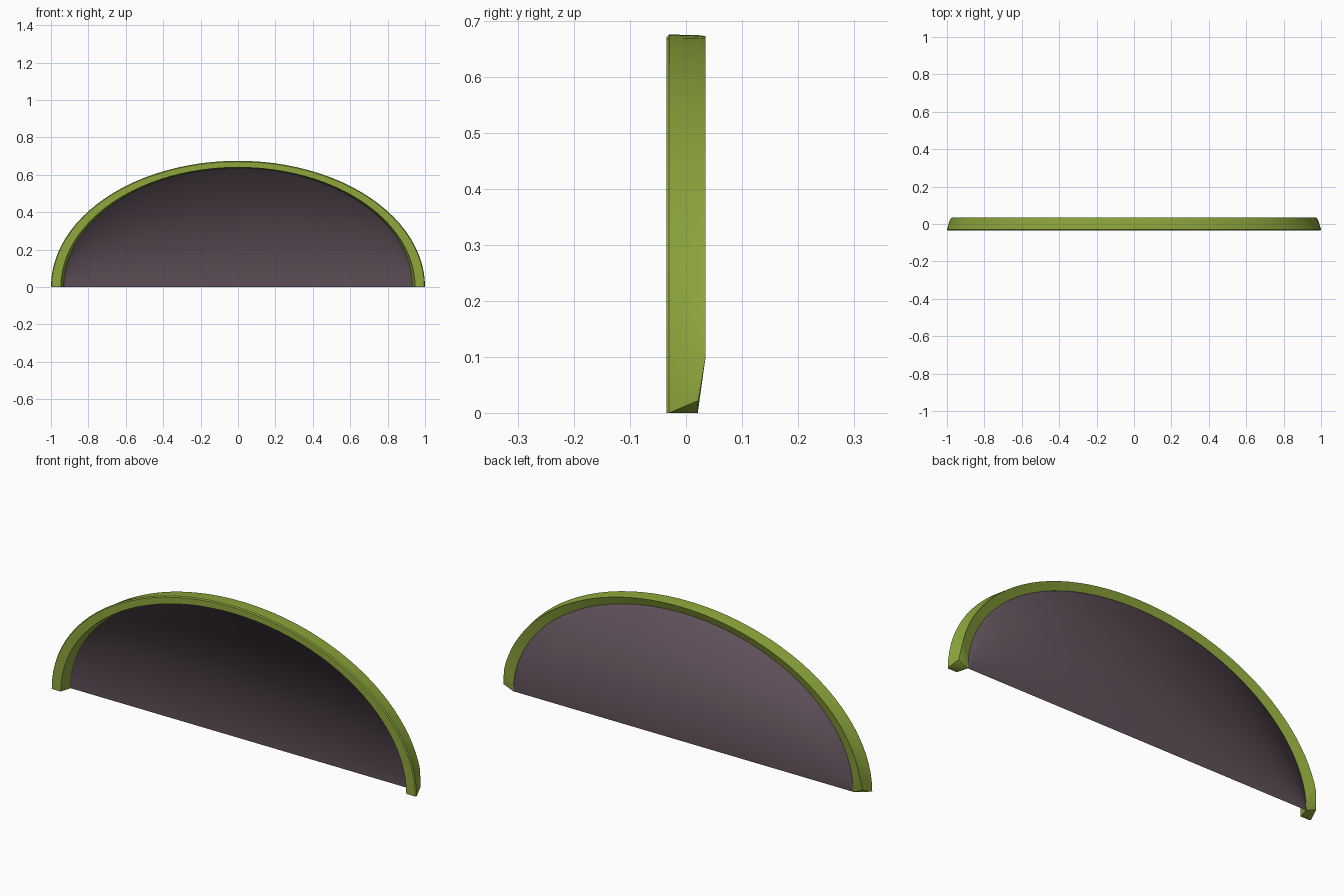
import bpy, bmesh, math

if "Cube" in bpy.data.objects:
    bpy.data.objects.remove(bpy.data.objects["Cube"])

SEG = 48

def arc(a, b, y, z0=0.0):
    """Half-ellipse points from +x to -x, starting at height z0."""
    t0 = math.asin(z0 / b)
    pts = []
    for i in range(SEG + 1):
        t = t0 + (math.pi - 2 * t0) * i / SEG
        pts.append((a * math.cos(t), y, b * math.sin(t)))
    return pts

def finish(bm, name, color, angle=None):
    bmesh.ops.recalc_face_normals(bm, faces=bm.faces)
    me = bpy.data.meshes.new(name)
    bm.to_mesh(me)
    bm.free()
    ob = bpy.data.objects.new(name, me)
    bpy.context.collection.objects.link(ob)
    mat = bpy.data.materials.new(name + "_colour")
    mat.diffuse_color = color
    mat.use_nodes = True
    mat.node_tree.nodes["Principled BSDF"].inputs["Base Color"].default_value = mat.diffuse_color
    me.materials.append(mat)
    bpy.context.view_layer.objects.active = ob
    ob.select_set(True)
    if angle:
        bpy.ops.object.shade_smooth_by_angle(angle=math.radians(angle))
    else:
        bpy.ops.object.shade_smooth()
    ob.select_set(False)

# Rim: cross-section as (half width, height, depth, end height), slanted ends
section = [
    (0.996, 0.670, -0.035, 0.0),
    (1.000, 0.675, -0.030, 0.0),
    (0.985, 0.674, 0.022, 0.022),
    (0.985, 0.672, 0.035, 0.10),
    (0.932, 0.636, 0.021, 0.0),
    (0.947, 0.640, -0.035, 0.0),
]
bm = bmesh.new()
rows = [[bm.verts.new(p) for p in arc(*s)] for s in section]
n = len(rows)
for k in range(n):
    r, q = rows[k], rows[(k + 1) % n]
    for i in range(SEG):
        bm.faces.new((r[i], r[i + 1], q[i + 1], q[i]))
for e in (0, SEG):
    for a, b in ((5, 0), (0, 1), (1, 2), (2, 3)):
        bm.faces.new((rows[4][e], rows[a][e], rows[b][e]))
finish(bm, "rim", (0.27, 0.39, 0.045, 1), 40)

# Panel: vertical strips with a small forward lip that softens the edge shading
bm = bmesh.new()
edge = [bm.verts.new(p) for p in arc(0.932, 0.637, 0.020)]
lip = [bm.verts.new(p) for p in arc(0.933, 0.637, 0.016)]
base = [bm.verts.new((v.co.x, 0.020, 0)) for v in edge[1:-1]]
base = [edge[0]] + base + [edge[-1]]
for i in range(SEG):
    bm.faces.new((edge[i], edge[i + 1], lip[i + 1], lip[i]))
    loop = []
    for v in (edge[i], edge[i + 1], base[i + 1], base[i]):
        if v not in loop:
            loop.append(v)
    bm.faces.new(loop)
finish(bm, "panel", (0.115, 0.08, 0.1, 1))
